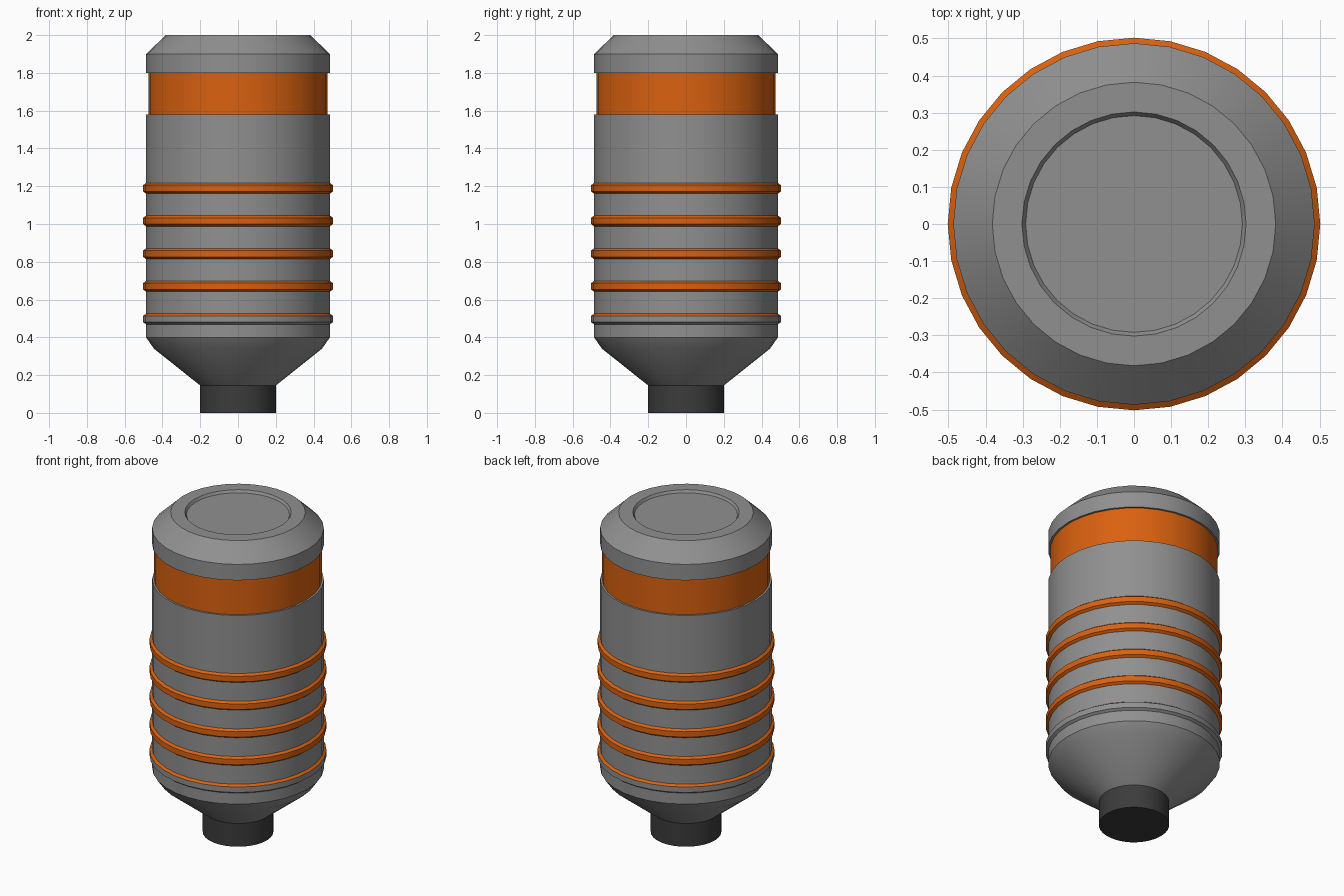
import bpy, bmesh, math

if "Cube" in bpy.data.objects:
    bpy.data.objects.remove(bpy.data.objects["Cube"])

SIDES = 32


def material(name, rgb):
    m = bpy.data.materials.new(name)
    m.diffuse_color = (*rgb, 1)
    m.use_nodes = True
    m.node_tree.nodes["Principled BSDF"].inputs["Base Color"].default_value = m.diffuse_color
    return m


GREY = material("grey metal", (0.28, 0.28, 0.28))
ORANGE = material("orange paint", (0.70, 0.12, 0.005))
DARK = material("dark rubber", (0.045, 0.045, 0.045))


def lathe(name, profile, mats, mat_rule=lambda i: 0):
    """Spin (radius, z) points, listed bottom to top, round the z axis; radius 0 closes an end."""
    bm = bmesh.new()
    rings = []
    for r, z in profile:
        n = SIDES if r > 0 else 1
        rings.append([bm.verts.new((r * math.cos(2 * math.pi * k / SIDES),
                                    r * math.sin(2 * math.pi * k / SIDES), z)) for k in range(n)])
    for i, (a, b) in enumerate(zip(rings, rings[1:])):
        if len(a) == 1:
            faces = [bm.faces.new(b[::-1])]
            bm.verts.remove(a[0])
        elif len(b) == 1:
            faces = [bm.faces.new(a)]
            bm.verts.remove(b[0])
        else:
            faces = [bm.faces.new((a[k], a[(k + 1) % SIDES], b[(k + 1) % SIDES], b[k]))
                     for k in range(SIDES)]
        for f in faces:
            f.material_index = mat_rule(i)
    mesh = bpy.data.meshes.new(name)
    bm.to_mesh(mesh)
    bm.free()
    for m in mats:
        mesh.materials.append(m)
    ob = bpy.data.objects.new(name, mesh)
    bpy.context.collection.objects.link(ob)
    bpy.ops.object.select_all(action='DESELECT')
    ob.select_set(True)
    bpy.context.view_layer.objects.active = ob
    bpy.ops.object.shade_smooth_by_angle(angle=math.radians(30))
    return ob


# Dark neck at the bottom
lathe("neck", [(0, 0), (0.2, 0), (0.2, 0.145)], [DARK])

# Canister body: cone, wall, recessed orange band, bevelled cap with sunken lid
lathe("body", [(0.2, 0.145), (0.445, 0.34), (0.487, 0.40), (0.487, 1.58),
               (0.475, 1.58), (0.475, 1.80), (0.487, 1.80), (0.487, 1.90),
               (0.382, 2.0), (0.302, 2.0), (0.292, 1.985), (0, 1.985)],
      [GREY, ORANGE], lambda i: 1 if i == 4 else 0)

# Raised hoops; the lowest is grey with an orange upper bevel
for n in range(5):
    z = 0.497 + 0.173 * n
    lathe(f"hoop_{n + 1}", [(0.487, z - 0.028), (0.502, z - 0.017),
                            (0.502, z + 0.017), (0.487, z + 0.028)],
          [ORANGE, GREY], lambda i, n=n: 1 if n == 0 and i < 2 else 0)
